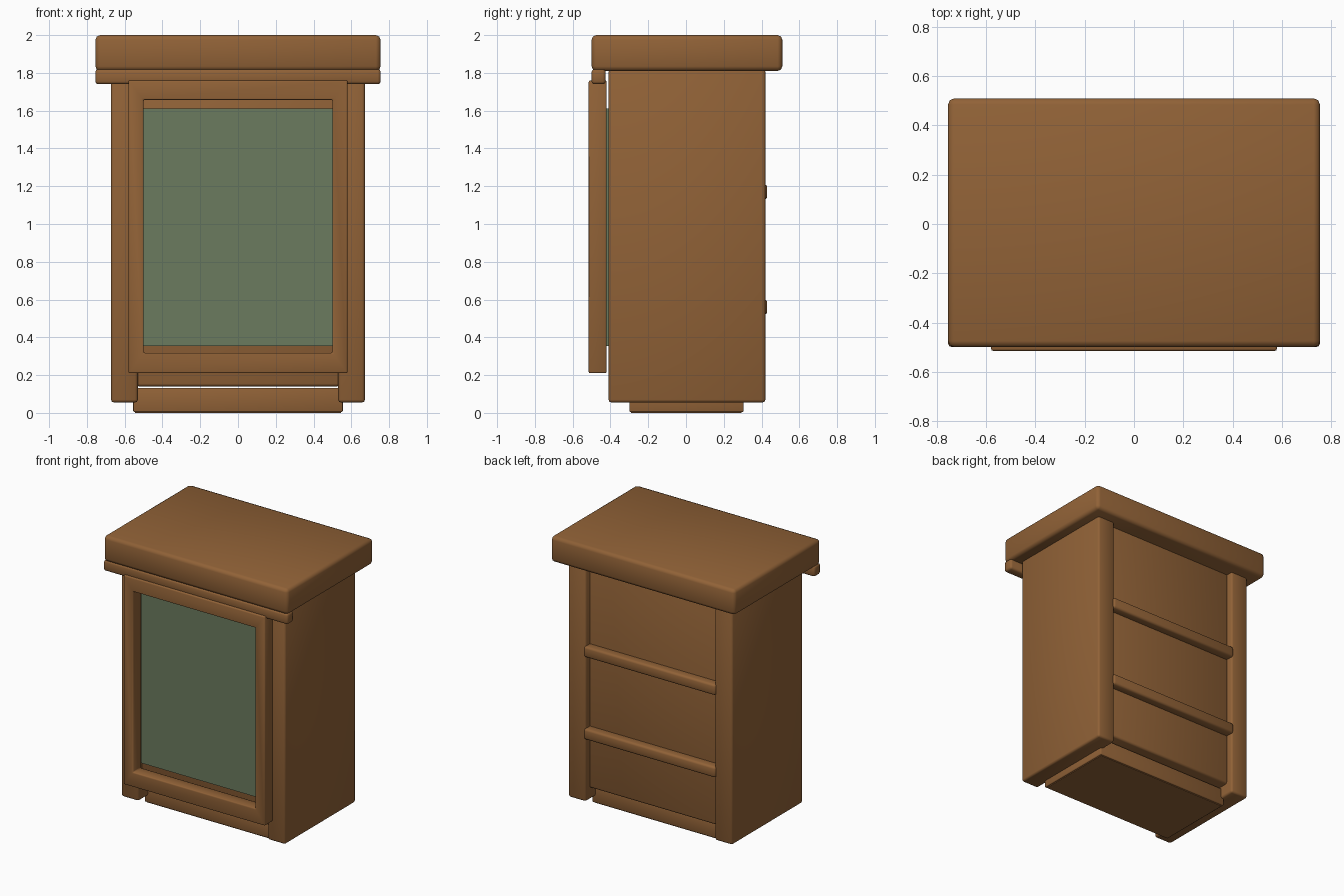
import bpy, bmesh
from math import radians

default = bpy.data.objects.get("Cube")
if default:
    bpy.data.objects.remove(default, do_unlink=True)


def material(name, colour):
    mat = bpy.data.materials.new(name)
    mat.use_nodes = True
    mat.diffuse_color = (*colour, 1)
    mat.node_tree.nodes["Principled BSDF"].inputs["Base Color"].default_value = (*colour, 1)
    return mat


WOOD = material("brown wood", (0.283, 0.122, 0.038))
GLASS = material("green glass", (0.147, 0.198, 0.114))


def finish(name, bm, mat, bevel):
    """Round the edges of a mesh and add it to the scene."""
    bmesh.ops.recalc_face_normals(bm, faces=bm.faces)
    if bevel:
        edges = [e for e in bm.edges if e.calc_face_angle(0) > 0.5]
        bmesh.ops.bevel(bm, geom=edges, offset=bevel, segments=2,
                        profile=0.5, affect='EDGES')
    mesh = bpy.data.meshes.new(name)
    bm.to_mesh(mesh)
    bm.free()
    mesh.materials.append(mat)
    obj = bpy.data.objects.new(name, mesh)
    bpy.context.collection.objects.link(obj)
    bpy.ops.object.select_all(action='DESELECT')
    obj.select_set(True)
    bpy.context.view_layer.objects.active = obj
    bpy.ops.object.shade_smooth_by_angle(angle=radians(50))
    return obj


def box(name, x, y, z, mat=WOOD, bevel=0.015):
    """Box from its (low, high) extents on each axis."""
    bm = bmesh.new()
    bmesh.ops.create_cube(bm, size=1)
    for v in bm.verts:
        v.co = [lo + (c + 0.5) * (hi - lo) for c, (lo, hi) in zip(v.co, (x, y, z))]
    return finish(name, bm, mat, bevel)


def frame(name, outer, inner, y, bevel):
    """Rectangular ring in the xz plane; outer and inner are (half width, bottom, top)."""
    bm = bmesh.new()
    loops = [[bm.verts.new((sx * w, y[0], z)) for sx, z in
              ((-1, lo), (1, lo), (1, hi), (-1, hi))] for w, lo, hi in (outer, inner)]
    a, b = loops
    faces = [bm.faces.new((a[i], a[(i + 1) % 4], b[(i + 1) % 4], b[i])) for i in range(4)]
    ext = bmesh.ops.extrude_face_region(bm, geom=faces, use_keep_orig=True)
    for v in ext["geom"]:
        if isinstance(v, bmesh.types.BMVert):
            v.co.y = y[1]
    return finish(name, bm, WOOD, bevel)


# Top slab and the trim below its front edge
box("top_slab", (-0.755, 0.755), (-0.5, 0.51), (1.81, 2.0), bevel=0.025)
box("front_trim", (-0.755, 0.755), (-0.5, -0.425), (1.74, 1.82))

# Side panels
for side, lo, hi in (("left", 0.53, 0.672), ("right", -0.672, -0.53)):
    box(side + "_side_panel", (lo, hi), (-0.41, 0.42), (0.055, 1.82))

# Recessed body and plinth
box("cabinet_body", (-0.54, 0.54), (-0.37, 0.37), (0.14, 1.82))
box("plinth", (-0.555, 0.555), (-0.3, 0.305), (0.005, 0.132), bevel=0.006)
box("plinth_foot", (-0.545, 0.545), (-0.29, 0.295), (0.0, 0.1), bevel=0)

# Back battens
for name, z in (("lower", 0.52), ("upper", 1.13)):
    box(name + "_back_batten", (-0.54, 0.54), (0.35, 0.43), (z, z + 0.08))

# Door
frame("door_frame", (0.58, 0.21, 1.76), (0.5, 0.318, 1.657), (-0.515, -0.42), 0.008)
box("door_glass", (-0.5, 0.5), (-0.425, -0.408), (0.355, 1.612), GLASS, 0)
